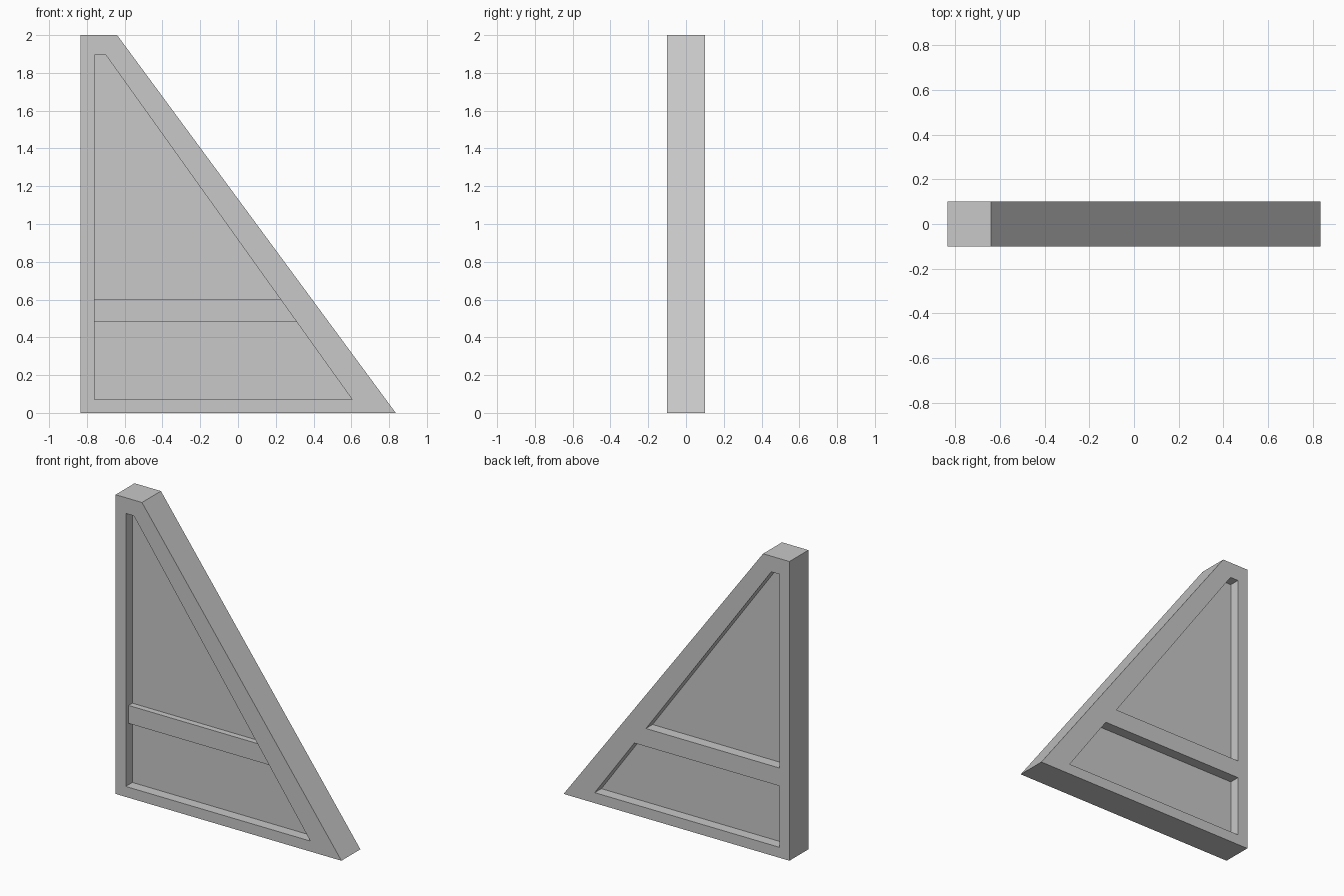
import bpy
import bmesh

cube = bpy.data.objects.get("Cube")
if cube:
    bpy.data.objects.remove(cube, do_unlink=True)

grey = bpy.data.materials.new("plain grey")
grey.use_nodes = True
grey.diffuse_color = (0.58, 0.58, 0.58, 1)
grey.node_tree.nodes["Principled BSDF"].inputs["Base Color"].default_value = grey.diffuse_color

# Outlines in x, z: both run bottom left, bottom right, top right, top left
OUTER = [(-0.835, 0), (0.835, 0), (-0.64, 2), (-0.835, 2)]
INNER = [(-0.76, 0.07), (0.605, 0.07), (-0.7, 1.895), (-0.76, 1.895)]


def slope_x(z):
    """x of the opening's sloping edge at height z"""
    (x0, z0), (x1, z1) = INNER[1], INNER[2]
    return x0 + (x1 - x0) * (z - z0) / (z1 - z0)


def finish(name, bm):
    bmesh.ops.recalc_face_normals(bm, faces=bm.faces)
    mesh = bpy.data.meshes.new(name)
    bm.to_mesh(mesh)
    bm.free()
    mesh.materials.append(grey)
    obj = bpy.data.objects.new(name, mesh)
    bpy.context.collection.objects.link(obj)


def slab(name, outline, front, back, hole=None):
    """Extrude an outline from front to back, with an optional matching hole"""
    bm = bmesh.new()

    def ring(points):
        return [bm.verts.new((x, front, z)) for x, z in points]

    outer = ring(outline)
    if hole:
        inner = ring(hole)
        n = len(outer)
        for i in range(n):
            j = (i + 1) % n
            bm.faces.new((outer[i], outer[j], inner[j], inner[i]))
    else:
        bm.faces.new(outer)
    extruded = bmesh.ops.extrude_face_region(bm, geom=bm.faces[:], use_keep_orig=True)
    moved = [g for g in extruded["geom"] if isinstance(g, bmesh.types.BMVert)]
    bmesh.ops.translate(bm, verts=moved, vec=(0, back - front, 0))
    finish(name, bm)


# Outer frame, open in the middle
slab("frame", OUTER, -0.1, 0.1, hole=INNER)

# Thin panel recessed on both sides
slab("panel", INNER, -0.03, 0.03)

# Cross rail, set back at the front and flush at the back
left, low, high = INNER[0][0], 0.48, 0.6
slab("cross_rail", [(left, low), (slope_x(low), low), (slope_x(high), high), (left, high)], -0.07, 0.1)
